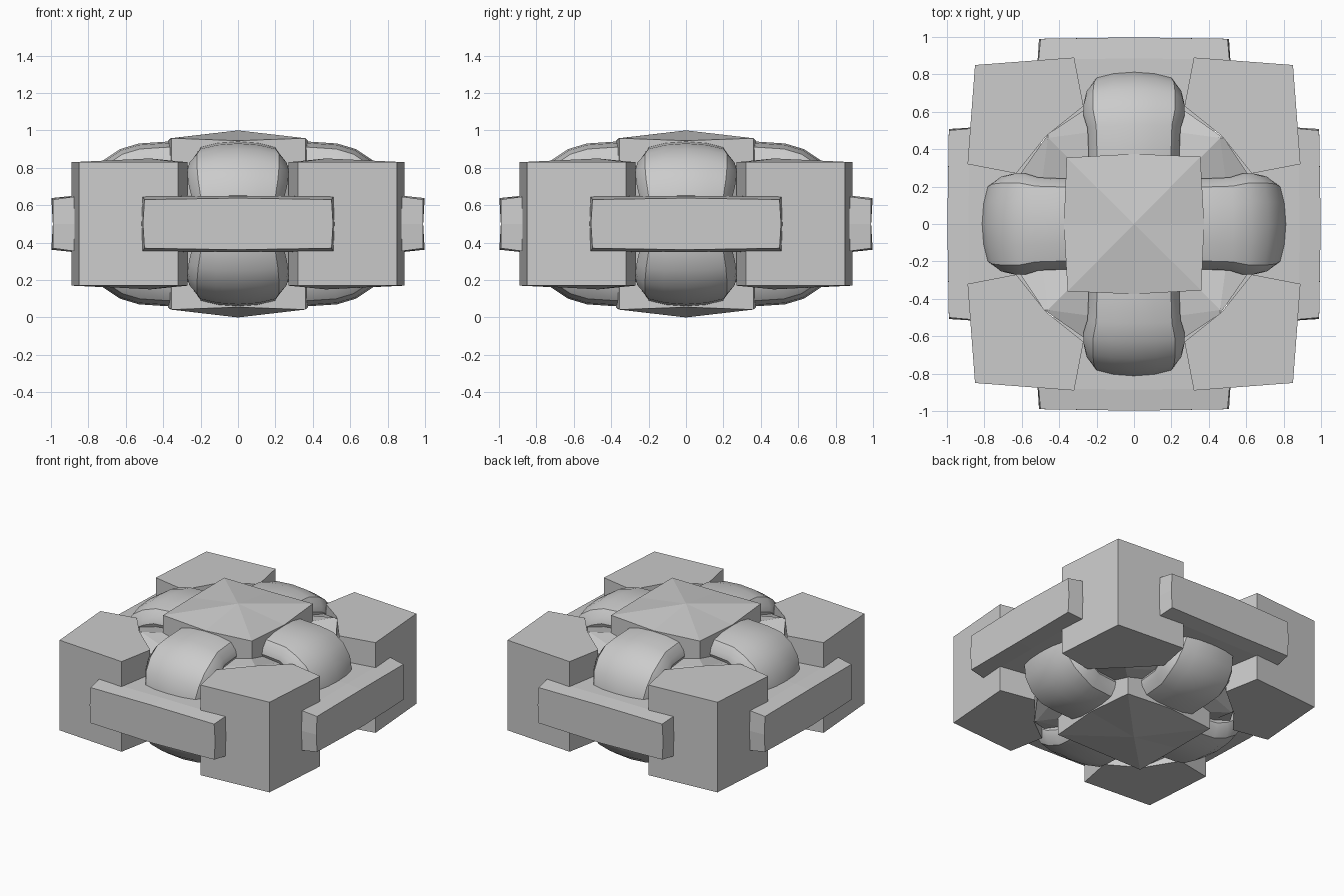
import bpy, bmesh, math
from mathutils import Matrix, Vector

if "Cube" in bpy.data.objects:
    bpy.data.objects.remove(bpy.data.objects["Cube"], do_unlink=True)

grey = bpy.data.materials.new("stone_grey")
grey.use_nodes = True
COLOUR = (0.6, 0.6, 0.6, 1)
grey.diffuse_color = COLOUR
grey.node_tree.nodes["Principled BSDF"].inputs["Base Color"].default_value = COLOUR


def loft(name, rings, turn=0, peak=None, flip=False, smooth=0):
    """Skin matching closed rings (heights from the middle plane), cap both ends."""
    bm = bmesh.new()
    loops = [[bm.verts.new(p) for p in ring] for ring in rings]
    n = len(loops[0])
    for a, b in zip(loops, loops[1:]):
        for i in range(n):
            j = (i + 1) % n
            bm.faces.new((a[i], a[j], b[j], b[i]))
    bm.faces.new(loops[0][::-1])
    if peak:
        tip = bm.verts.new(peak)
        for i in range(n):
            bm.faces.new((loops[-1][i], loops[-1][(i + 1) % n], tip))
    else:
        bm.faces.new(loops[-1])
    place = Matrix.Translation((0, 0, 0.5)) @ Matrix.Rotation(turn * math.pi / 2, 4, 'Z')
    if flip:
        place = place @ Matrix.Scale(-1, 4, (0, 0, 1))
    bm.transform(place)
    bmesh.ops.recalc_face_normals(bm, faces=bm.faces)
    mesh = bpy.data.meshes.new(name)
    bm.to_mesh(mesh)
    bm.free()
    mesh.materials.append(grey)
    ob = bpy.data.objects.new(name, mesh)
    bpy.context.collection.objects.link(ob)
    if smooth:
        bpy.ops.object.select_all(action='DESELECT')
        ob.select_set(True)
        bpy.context.view_layer.objects.active = ob
        bpy.ops.object.shade_smooth_by_angle(angle=math.radians(smooth))
    return ob


def spin(points):
    """Repeat (x, y, h) points around the four quarters."""
    return [Matrix.Rotation(k * math.pi / 2, 3, 'Z') @ Vector(p)
            for k in range(4) for p in points]


# Corner block: outline with a slightly raised inner ridge
block = [(0.85, 0.85, 0.33), (0.32, 0.89, 0.33), (0.27, 0.63, 0.33),
         (0.47, 0.47, 0.35), (0.63, 0.27, 0.33), (0.89, 0.32, 0.33)]
# Arch path on the -y side: distance out, height, width scale
path = [(0.25, 0.44, 0.9), (0.38, 0.44, 0.9), (0.53, 0.43, 0.92), (0.63, 0.4, 1),
        (0.72, 0.34, 1), (0.785, 0.25, 0.97), (0.815, 0.14, 0.9), (0.82, 0, 0.88)]
# Arch section: half width, depth below the outer surface
half = [(0.27, 0.12), (0.26, 0.08), (0.22, 0.03), (0.12, 0.008)]
section = [(-0.21, 0.24)] + [(-w, d) for w, d in half] + [(0, 0)] + \
          [(w, d) for w, d in half[::-1]] + [(0.21, 0.24)]


def arch_rings():
    rings = []
    for i, (r, h, s) in enumerate(path):
        r0, h0, _ = path[max(i - 1, 0)]
        r1, h1, _ = path[min(i + 1, len(path) - 1)]
        out = Vector((h0 - h1, r1 - r0)).normalized()
        rings.append([(w * s, -(r - out.x * d), h - out.y * d) for w, d in section])
    return rings


def bar_ring(y, wide, tall, bow):
    """Bar outline bowed slightly at the middle."""
    return [(-wide, y, -tall), (0, y - bow, -tall - bow), (wide, y, -tall),
            (wide + bow, y, 0), (wide, y, tall), (0, y - bow, tall + bow),
            (-wide, y, tall), (-wide - bow, y, 0)]


# Corner blocks and side bars
for turn in range(4):
    bottom = [(x, y, -h) for x, y, h in block]
    loft(f"corner_block_{turn + 1}", [bottom, block], turn)
    loft(f"side_bar_{turn + 1}", [bar_ring(-0.5, 0.51, 0.15, 0.005),
                                  bar_ring(-0.88, 0.51, 0.145, 0.005),
                                  bar_ring(-0.99, 0.5, 0.13, 0.008)], turn)

# Upper and lower halves of the hub, arches and caps
for side, flip in (("upper", False), ("lower", True)):
    rim = [(0.62, -0.25, 0.26), (0.62, 0.25, 0.26), (0.48, 0.46, 0.34)]
    shelf = [(0.49, -0.24, 0.29), (0.49, 0.24, 0.29), (0.46, 0.46, 0.345)]
    base = [(x, y, 0) for x, y, h in rim]
    loft(f"{side}_hub", [spin(base), spin(rim), spin(shelf)],
         peak=(0, 0, 0.28), flip=flip)
    for turn in range(4):
        loft(f"{side}_arch_{turn + 1}", arch_rings(), turn, flip=flip, smooth=32)
    cap = [(0.375, 0, 0.445), (0.355, 0.36, 0.458)]
    loft(f"{side}_cap", [spin([(x, y, 0.27) for x, y, h in cap]), spin(cap)],
         peak=(0, 0, 0.5), flip=flip)
